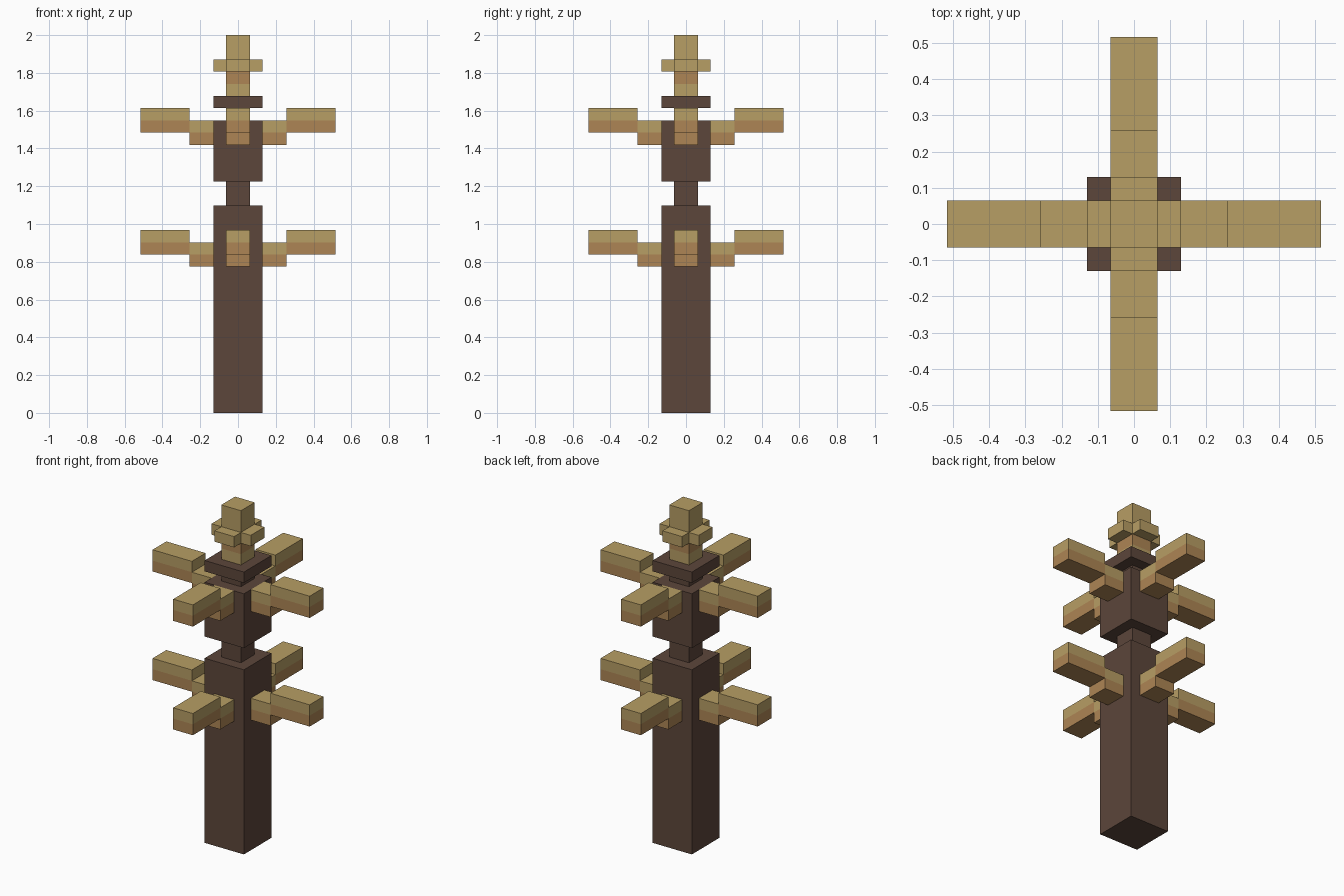
import bpy
import bmesh
from math import pi
from mathutils import Matrix, Vector

default = bpy.data.objects.get("Cube")
if default:
    bpy.data.objects.remove(default, do_unlink=True)

U = 2 / 31  # grid unit: the whole model is 31 units tall


def make_material(name, colour):
    mat = bpy.data.materials.new(name)
    mat.use_nodes = True
    mat.diffuse_color = (*colour, 1)
    mat.node_tree.nodes["Principled BSDF"].inputs["Base Color"].default_value = (*colour, 1)
    return mat


bark = make_material("dark_bark", (0.107, 0.061, 0.043))
tan = make_material("pale_tan", (0.475, 0.342, 0.128))
amber = make_material("warm_amber", (0.423, 0.235, 0.089))


def box(name, low, high, mats, band=None, turn=0):
    """Box between two corners in grid units; faces inside the z band take the second material."""
    low, high = Vector(low), Vector(high)
    bm = bmesh.new()
    bmesh.ops.create_cube(bm, size=1)
    bmesh.ops.scale(bm, vec=high - low, verts=bm.verts)
    bmesh.ops.translate(bm, vec=(low + high) / 2, verts=bm.verts)
    if band:
        for z in band:
            if low.z < z < high.z:
                bmesh.ops.bisect_plane(bm, geom=bm.verts[:] + bm.edges[:] + bm.faces[:],
                                       plane_co=(0, 0, z), plane_no=(0, 0, 1))
        for face in bm.faces:
            z = face.calc_center_median().z
            face.material_index = int(band[0] <= z < band[1])
    bm.transform(Matrix.Rotation(turn, 4, "Z") @ Matrix.Scale(U, 4))
    mesh = bpy.data.meshes.new(name)
    bm.to_mesh(mesh)
    bm.free()
    for mat in mats:
        mesh.materials.append(mat)
    obj = bpy.data.objects.new(name, mesh)
    bpy.context.collection.objects.link(obj)
    return obj


# Trunk, stacked from the ground up: name, half width, bottom, top
for name, half, bottom, top in (
    ("lower_trunk", 2, 0, 17),
    ("middle_neck", 1, 17, 19),
    ("upper_trunk", 2, 19, 24),
    ("upper_neck", 1, 24, 25),
    ("trunk_cap", 2, 25, 26),
):
    box(name, (-half, -half, bottom), (half, half, top), [bark])

# Top post with one amber band, and the crossed collar above the band
box("top_post", (-1, -1, 26), (1, 1, 31), [tan, amber], band=(27, 28))
box("collar_across", (-2, -1, 28), (2, 1, 29), [tan])
box("collar_along", (-1, -2, 28), (1, 2, 29), [tan])

# Two tiers of four stepped branches, amber on the lower half of each step
for tier, base in (("lower", 12), ("upper", 22)):
    for i, side in enumerate(("left", "back", "right", "front")):
        turn = i * pi / 2
        box(f"{tier}_{side}_branch_base", (2, -1, base), (4, 1, base + 2),
            [tan, amber], band=(base, base + 1), turn=turn)
        box(f"{tier}_{side}_branch_tip", (4, -1, base + 1), (8, 1, base + 3),
            [tan, amber], band=(base + 1, base + 2), turn=turn)
